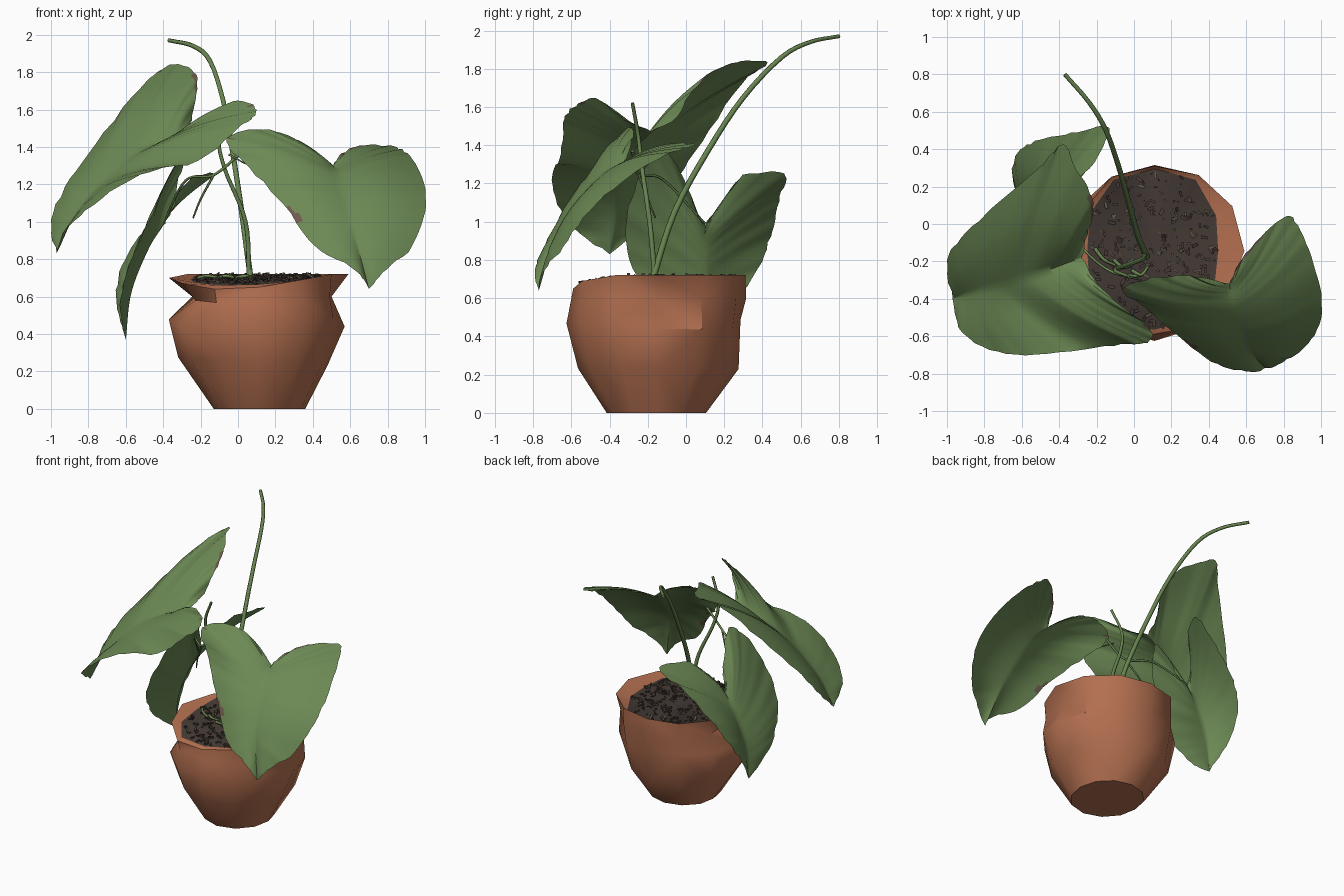
import bpy, bmesh, math, random
from mathutils import Vector

random.seed(4)
if "Cube" in bpy.data.objects:
    bpy.data.objects.remove(bpy.data.objects["Cube"])


def material(name, rgb):
    mat = bpy.data.materials.new(name)
    mat.use_nodes = True
    color = (*rgb, 1)
    mat.diffuse_color = color
    shader = next(n for n in mat.node_tree.nodes if n.type == 'BSDF_PRINCIPLED')
    shader.inputs["Base Color"].default_value = color
    return mat


LEAF = material("leaf green", (.15, .25, .09))
STEM = material("stem green", (.14, .235, .08))
DRY = material("dry brown", (.15, .10, .07))
CLAY = material("terracotta", (.45, .16, .08))
SOIL = material("soil", (.06, .043, .036))
CHIP = material("pale grit", (.10, .095, .06))


def finish(name, bm, mats, angle=None):
    mesh = bpy.data.meshes.new(name)
    bm.to_mesh(mesh)
    bm.free()
    for mat in mats:
        mesh.materials.append(mat)
    obj = bpy.data.objects.new(name, mesh)
    bpy.context.collection.objects.link(obj)
    if angle:
        bpy.ops.object.select_all(action='DESELECT')
        obj.select_set(True)
        bpy.context.view_layer.objects.active = obj
        bpy.ops.object.shade_smooth_by_angle(angle=math.radians(angle))


def spline(points, t):
    """Catmull-Rom position at t in 0..1 along the points."""
    pts = [Vector(p) for p in points]
    pts = [2 * pts[0] - pts[1]] + pts + [2 * pts[-1] - pts[-2]]
    f = t * (len(pts) - 3)
    i = min(int(f), len(pts) - 4)
    u = f - i
    a, b, c, d = pts[i:i + 4]
    return b + (c - a) * u / 2 + (a - 2.5 * b + 2 * c - d / 2) * u * u \
        + (3 * b - a - 3 * c + d) * u ** 3 / 2


def leaf(name, mid, sides, bulge, dry, rows=48, cols=16):
    """Heart-shaped blade: two edges, notch to tip, lofted from the midrib."""
    bm = bmesh.new()
    up = (Vector(sides[0][4]) - Vector(mid[0])).cross(Vector(mid[-1]) - Vector(mid[0]))
    up.normalize()
    up *= 1 if up.z > 0 else -1
    for side, spans in zip(sides, dry):
        edge = [mid[0], *side, mid[-1]]
        grid = []
        for r in range(rows + 1):
            t = r / rows
            rib, rim = spline(mid, t ** 1.5), spline(edge, t)
            if 0 < r < rows:
                rim += Vector([random.uniform(-.006, .006) for _ in range(3)])
            width = (rim - rib).length
            grid.append([bm.verts.new(rib.lerp(rim, c / cols)
                         + up * bulge * width * math.sin(math.pi * c / cols))
                         for c in range(cols + 1)])
        for r in range(rows):
            withered = any(a <= r / rows < b for a, b in spans)
            for c in range(cols):
                face = bm.faces.new((grid[r][c], grid[r + 1][c],
                                     grid[r + 1][c + 1], grid[r][c + 1]))
                # withered strip along parts of the rim
                gap = (grid[r][c].co - grid[r][cols].co).length
                if withered and gap < .04:
                    face.material_index = 1
    bmesh.ops.remove_doubles(bm, verts=bm.verts, dist=.001)
    bmesh.ops.recalc_face_normals(bm, faces=bm.faces)
    if sum((f.normal * f.calc_area() for f in bm.faces), Vector()).dot(up) < 0:
        bmesh.ops.reverse_faces(bm, faces=bm.faces)
    finish(name, bm, [LEAF, DRY], 60)


def stem(name, points, radius):
    """Tapered tube through the points."""
    curve = bpy.data.curves.new(name, 'CURVE')
    curve.dimensions = '3D'
    curve.bevel_depth = radius
    curve.bevel_resolution = 1
    curve.use_fill_caps = True
    line = curve.splines.new('POLY')
    count = 24
    line.points.add(count)
    for i, p in enumerate(line.points):
        p.co = (*spline(points, i / count), 1)
        p.radius = 1 - .35 * i / count
    curve.materials.append(STEM)
    obj = bpy.data.objects.new(name, curve)
    bpy.context.collection.objects.link(obj)


# Irregular clay pot: radii per direction, counter-clockwise from +x
CENTRE = Vector((.11, -.145, 0))
FOOT = [.25, .25, .25, .25, .25, .25, .24, .25, .26, .27, .27, .26]
HIP = [.37, .39, .41, .42, .42, .42, .43, .42, .42, .42, .42, .39]
BELLY = [.46, .46, .45, .43, .46, .47, .48, .48, .48, .48, .47, .46]
NECK = [.39, .45, .47, .46, .46, .41, .34, .39, .45, .46, .46, .44]
RIM = [.48, .48, .47, .455, .46, .44, .48, .47, .47, .445, .46, .45]
LIP = [.34, .38, .44, .44, .44, .40, .36, .40, .44, .42, .42, .37]
SAG = [0, 0, 0, 0, 0, 0, .02, .05, .08, .07, .03, 0]
WALL = [(0, FOOT, 0), (.25, HIP, 0), (.46, BELLY, 0), (.60, NECK, .4),
        (.72, RIM, 1), (.70, LIP, .5)]
SIDES = len(RIM)
bm = bmesh.new()
rings = []
for z, radii, sag in WALL:
    ring = []
    for i, r in enumerate(radii):
        a = math.tau * i / SIDES
        lift = random.uniform(-.03, .03) if radii in (HIP, BELLY) else 0
        ring.append(bm.verts.new(CENTRE + Vector((
            r * math.cos(a), r * math.sin(a), z + lift - sag * SAG[i]))))
    rings.append(ring)
for low, high in zip(rings, rings[1:]):
    for i in range(SIDES):
        j = (i + 1) % SIDES
        bm.faces.new((low[i], low[j], high[j], high[i]))
bm.faces.new(rings[0][::-1])
bmesh.ops.triangulate(bm, faces=bm.faces)

# Soil bed fanned from the middle to the inner lip
peak = bm.verts.new(CENTRE + Vector((0, 0, .705)))
for i in range(SIDES):
    face = bm.faces.new((rings[-1][i], rings[-1][(i + 1) % SIDES], peak))
    face.material_index = 1
finish("pot_with_soil", bm, [CLAY, SOIL], 45)

# Loose flat shards of bark and grit over the soil
bm = bmesh.new()
for n in range(260):
    a, d = random.uniform(0, math.tau), math.sqrt(random.random())
    i = int(a / math.tau * SIDES) % SIDES
    j = (i + 1) % SIDES
    reach = d * .97 * min(LIP[i], LIP[j])
    height = .705 - d * (SAG[i] + SAG[j]) / 4
    size = random.uniform(.006, .017)
    made = bmesh.ops.create_cube(bm, size=size)["verts"]
    turn, tilt = random.uniform(0, math.pi), random.uniform(-1.5, 1.5)
    for v in made:
        x, y, z = v.co.x * 2.2, v.co.y, v.co.z * .8 + v.co.x * tilt
        v.co = CENTRE + Vector((
            reach * math.cos(a) + x * math.cos(turn) - y * math.sin(turn),
            reach * math.sin(a) + x * math.sin(turn) + y * math.cos(turn),
            height + z + size * .4))
    if n % 4 == 0:
        for f in {f for v in made for f in v.link_faces}:
            f.material_index = 1
finish("soil_grit", bm, [SOIL, CHIP])

# Three large drooping leaves
leaf("right_leaf",
     [(-.28, -.18, 1.47), (-.58, -.29, 1.34), (-.84, -.36, 1.08), (-.97, -.4, .83)],
     [[(-.25, -.06, 1.54), (-.22, .03, 1.68), (-.23, .15, 1.79), (-.31, .3, 1.84),
       (-.38, .43, 1.83), (-.51, .3, 1.73), (-.74, .1, 1.44), (-.91, -.06, 1.21),
       (-1, -.2, 1)],
      [(-.2, -.32, 1.53), (-.04, -.46, 1.64), (.08, -.55, 1.62), (.09, -.62, 1.57),
       (0, -.64, 1.5), (-.2, -.66, 1.33), (-.5, -.7, 1.26), (-.75, -.68, 1.11),
       (-.92, -.58, .96)]],
     .05, [[(.2, .3), (.46, .53)], [(.29, .42)]])
leaf("left_leaf",
     [(.51, -.32, 1.3), (.54, -.46, 1.23), (.61, -.66, .98), (.7, -.77, .64)],
     [[(.56, -.21, 1.37), (.7, -.05, 1.41), (.83, .04, 1.4), (.91, -.08, 1.36),
       (.98, -.28, 1.25), (1, -.5, 1.06), (.92, -.65, .86), (.78, -.75, .73)],
      [(.35, -.28, 1.42), (.18, -.28, 1.49), (0, -.31, 1.48), (-.06, -.36, 1.42),
       (.05, -.44, 1.3), (.25, -.61, 1.08), (.42, -.74, .86), (.62, -.79, .75)]],
     .07, [[(.08, .22)], [(.39, .45), (.66, .69)]])
leaf("back_leaf",
     [(-.4, .1, .98), (-.48, .1, .85), (-.57, .1, .62), (-.6, .1, .37)],
     [[(-.35, .2, 1.12), (-.24, .3, 1.24), (-.13, .51, 1.25), (-.3, .49, 1.13),
       (-.5, .45, .95), (-.62, .38, .76), (-.65, .25, .57)],
      [(-.35, .05, 1.06), (-.32, 0, 1.2), (-.29, -.1, 1.36), (-.35, -.22, 1.27),
       (-.46, -.31, 1.04), (-.57, -.29, .8), (-.63, -.14, .56)]],
     .06, [[], []])

# Stems and thin twigs
stem("tall_stem", [(.07, -.18, .68), (.02, -.06, 1.05), (-.03, .12, 1.38),
                   (-.08, .3, 1.65), (-.15, .5, 1.86), (-.24, .65, 1.94),
                   (-.37, .8, 1.97)], .017)
stem("right_leaf_stem", [(.06, -.16, .68), (.04, -.19, 1), (-.07, -.23, 1.28),
                         (-.1, -.25, 1.45), (-.03, -.28, 1.62)], .014)
stem("back_leaf_stem", [(.02, -.28, 1.37), (-.13, -.25, 1.25), (-.28, -.12, 1.22),
                        (-.4, .1, .99)], .009)
stem("hanging_twig", [(-.13, -.25, 1.25), (-.2, -.2, 1.12), (-.24, -.16, 1.02)], .007)
stem("short_twig", [(-.05, -.28, 1.36), (.04, -.3, 1.31)], .006)
for k in range(3):
    stem(f"fallen_stalk_{k + 1}", [(-.21 + .1 * k, -.13 - .06 * k, .70),
         (-.16 + .1 * k, -.19 - .04 * k, .71), (-.1 + .09 * k, -.22, .70)], .011)
